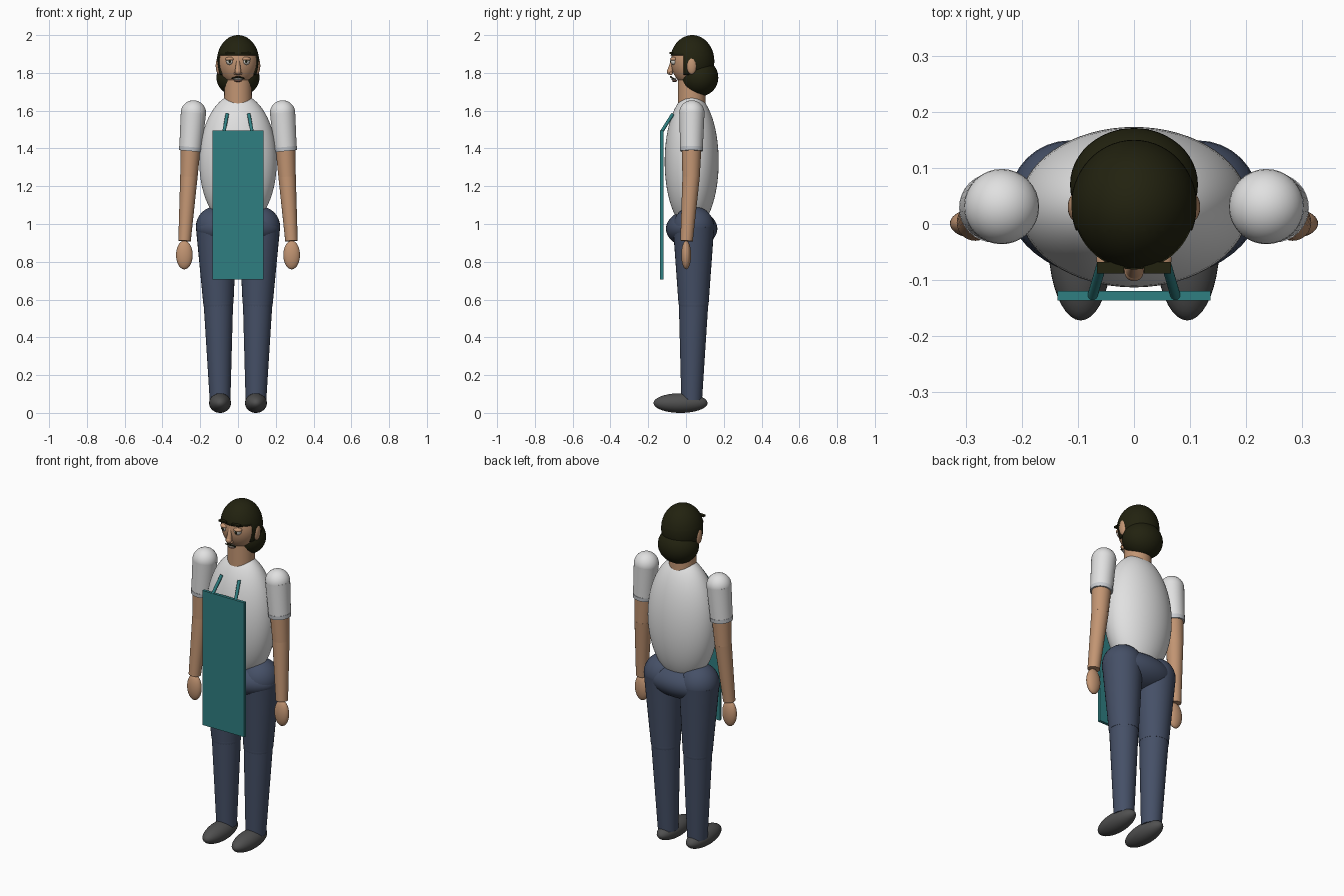
import bpy, bmesh
from mathutils import Vector, Matrix

cube = bpy.data.objects.get("Cube")
if cube:
    bpy.data.objects.remove(cube, do_unlink=True)

parts = []


def material(name, r, g, b):
    m = bpy.data.materials.new(name)
    m.use_nodes = True
    m.diffuse_color = (r, g, b, 1)
    bsdf = next(n for n in m.node_tree.nodes if n.type == 'BSDF_PRINCIPLED')
    bsdf.inputs["Base Color"].default_value = (r, g, b, 1)
    bsdf.inputs["Roughness"].default_value = 0.8
    return m


SKIN = material("skin", 0.54, 0.30, 0.17)
SHIRT = material("shirt white", 0.75, 0.75, 0.75)
CUFF = material("cuff grey", 0.58, 0.60, 0.63)
DENIM = material("trouser blue", 0.06, 0.08, 0.135)
TEAL = material("apron teal", 0.028, 0.21, 0.22)
HAIR = material("dark hair", 0.016, 0.016, 0.005)
SHOE = material("shoe grey", 0.08, 0.08, 0.08)
EYE = material("eye white", 0.7, 0.68, 0.62)
LIP = material("lip", 0.38, 0.2, 0.15)


def finish(name, bm, mat):
    me = bpy.data.meshes.new(name)
    bm.to_mesh(me)
    bm.free()
    me.materials.append(mat)
    ob = bpy.data.objects.new(name, me)
    bpy.context.collection.objects.link(ob)
    parts.append(ob)
    return ob


def ellipsoid_mesh(center, radii, segs=40):
    bm = bmesh.new()
    mat = Matrix.Translation(center) @ Matrix.Diagonal((*radii, 1))
    bmesh.ops.create_uvsphere(bm, u_segments=segs, v_segments=segs // 2, radius=1, matrix=mat)
    return bm


def ellipsoid(name, center, radii, mat, segs=40):
    return finish(name, ellipsoid_mesh(center, radii, segs), mat)


def ball(name, center, r, mat):
    return ellipsoid(name, center, (r, r, r), mat, 32)


def limb(name, a, b, ra, rb, mat):
    """Tapered cylinder from a to b."""
    a, b = Vector(a), Vector(b)
    d = b - a
    bm = bmesh.new()
    place = Matrix.Translation((a + b) / 2) @ d.to_track_quat('Z', 'Y').to_matrix().to_4x4()
    bmesh.ops.create_cone(bm, cap_ends=True, segments=32, radius1=ra, radius2=rb,
                          depth=d.length, matrix=place)
    return finish(name, bm, mat)


def box(name, center, size, mat):
    bm = bmesh.new()
    bmesh.ops.create_cube(bm, size=1, matrix=Matrix.Translation(center) @ Matrix.Diagonal((*size, 1)))
    return finish(name, bm, mat)


# Trunk
ellipsoid("torso", (0, 0.03, 1.33), (0.205, 0.143, 0.36), SHIRT, 64)
ellipsoid("pelvis", (0, 0.03, 0.975), (0.222, 0.136, 0.1), DENIM, 48)
limb("neck", (0, 0.03, 1.58), (0, 0.03, 1.79), 0.074, 0.072, SKIN)

# Arms and legs
for side, s in (("left", 1), ("right", -1)):
    shoulder = (s * 0.236, 0.031, 1.588)
    sleeve_end = (s * 0.251, 0.029, 1.4)
    elbow = (s * 0.26, 0.027, 1.25)
    wrist = (s * 0.283, 0.003, 0.91)
    ball(side + "_shoulder", shoulder, 0.067, SHIRT)
    limb(side + "_sleeve", shoulder, sleeve_end, 0.067, 0.06, SHIRT)
    limb(side + "_cuff", (s * 0.25, 0.029, 1.408), (s * 0.252, 0.029, 1.386), 0.062, 0.06, CUFF)
    limb(side + "_upper_arm", sleeve_end, elbow, 0.052, 0.046, SKIN)
    ball(side + "_elbow", elbow, 0.046, SKIN)
    limb(side + "_forearm", elbow, wrist, 0.046, 0.033, SKIN)
    ellipsoid(side + "_hand", (s * 0.284, 0.001, 0.836), (0.044, 0.026, 0.076), SKIN)

    hip = (s * 0.114, 0.04, 0.985)
    knee = (s * 0.104, 0.04, 0.58)
    ankle = (s * 0.095, 0.03, 0.07)
    ball(side + "_hip", hip, 0.109, DENIM)
    limb(side + "_thigh", hip, knee, 0.109, 0.08, DENIM)
    ball(side + "_knee", knee, 0.079, DENIM)
    limb(side + "_shin", knee, ankle, 0.078, 0.055, DENIM)
    ellipsoid(side + "_shoe", (s * 0.095, -0.029, 0.052), (0.058, 0.143, 0.052), SHOE)

    # Paired face parts
    ellipsoid(side + "_ear", (s * 0.102, 0.03, 1.838), (0.016, 0.026, 0.046), SKIN)
    ball(side + "_eye", (s * 0.043, -0.062, 1.862), 0.02, EYE)
    ball(side + "_pupil", (s * 0.043, -0.077, 1.861), 0.008, HAIR)
    ellipsoid(side + "_eyelid", (s * 0.043, -0.063, 1.873), (0.024, 0.021, 0.012), SKIN)
    box(side + "_eyebrow", (s * 0.042, -0.078, 1.905), (0.048, 0.02, 0.009), HAIR)
    ball(side + "_nostril", (s * 0.013, -0.079, 1.797), 0.009, SKIN)
    limb(side + "_moustache", (s * 0.003, -0.081, 1.779), (s * 0.034, -0.067, 1.77),
         0.005, 0.003, HAIR)

    # Apron strap
    limb(side + "_strap", (s * 0.074, -0.128, 1.49), (s * 0.057, -0.07, 1.582), 0.009, 0.009, TEAL)

# Head and face
ellipsoid("head", (0, 0.03, 1.86), (0.105, 0.109, 0.132), SKIN, 48)
limb("nose_bridge", (0, -0.07, 1.872), (0, -0.084, 1.808), 0.008, 0.016, SKIN)
ball("nose_tip", (0, -0.085, 1.807), 0.017, SKIN)
ellipsoid("mouth", (0, -0.064, 1.767), (0.027, 0.014, 0.006), EYE)
ellipsoid("lower_lip", (0, -0.06, 1.758), (0.02, 0.014, 0.006), LIP)

# Hair cap, cut open around the face
FRINGE_Z, TEMPLE_Y, NAPE_Z = 1.893, -0.012, 1.79
bm = ellipsoid_mesh((0, 0.033, 1.862), (0.112, 0.117, 0.138), 56)
for co, no in (((0, 0, FRINGE_Z), (0, 0, 1)), ((0, TEMPLE_Y, 0), (0, 1, 0)),
               ((0, 0, NAPE_Z), (0, 0, 1))):
    bmesh.ops.bisect_plane(bm, geom=bm.verts[:] + bm.edges[:] + bm.faces[:],
                           plane_co=co, plane_no=no)
bare = []
for f in bm.faces:
    c = f.calc_center_median()
    if c.z < NAPE_Z or (c.z < FRINGE_Z and c.y < TEMPLE_Y):
        bare.append(f)
bmesh.ops.delete(bm, geom=bare, context='FACES')
cap = finish("hair_cap", bm, HAIR)
thick = cap.modifiers.new("thickness", 'SOLIDIFY')
thick.thickness = 0.008
thick.offset = -1
ellipsoid("hair_bun", (0, 0.07, 1.775), (0.114, 0.101, 0.1), HAIR, 48)

# Apron
box("apron", (0, -0.128, 1.1), (0.272, 0.017, 0.79), TEAL)

bpy.ops.object.select_all(action='DESELECT')
for ob in parts:
    ob.select_set(True)
bpy.context.view_layer.objects.active = parts[0]
bpy.ops.object.shade_smooth_by_angle(angle=0.6)
